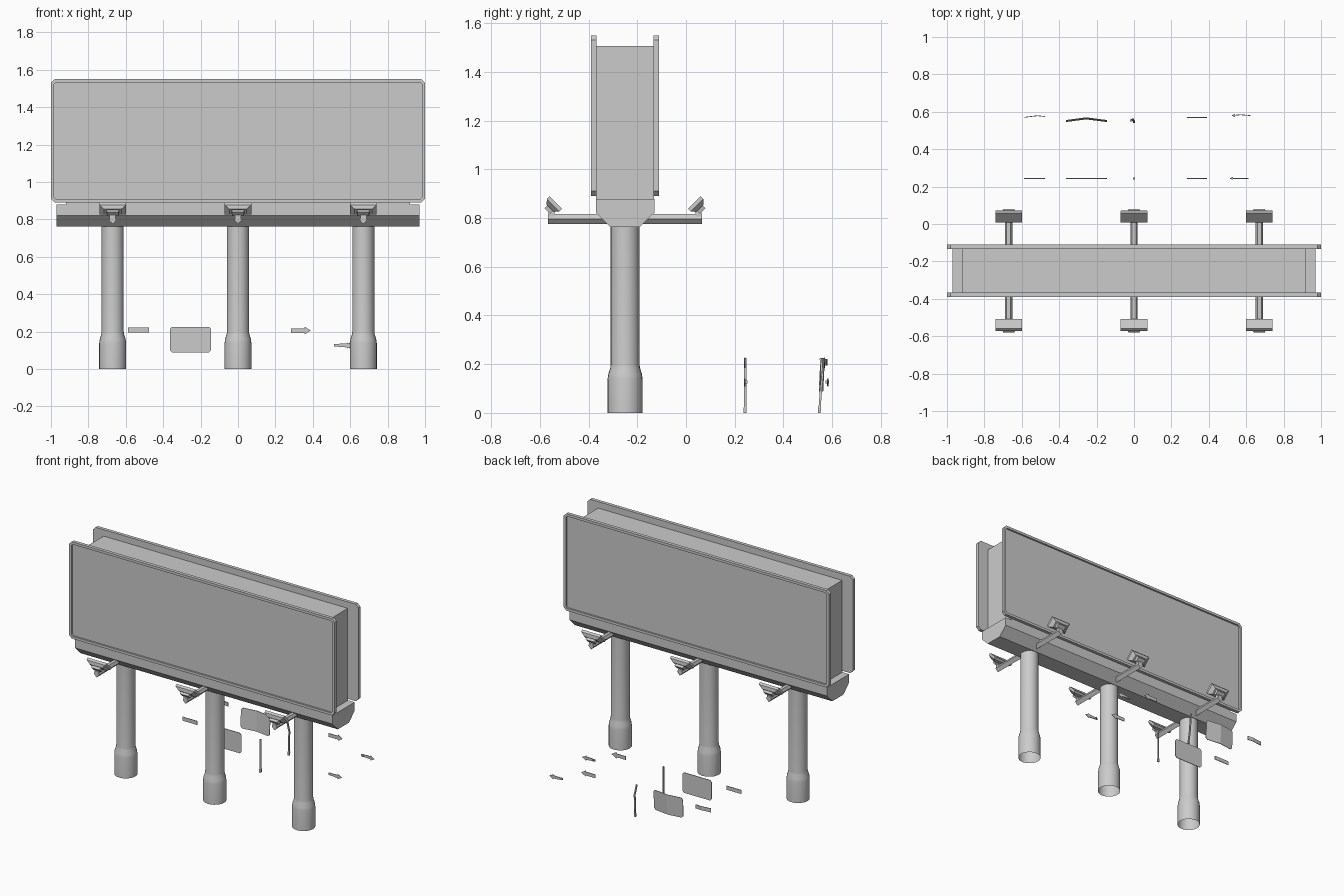
import bpy, bmesh, math
from mathutils import Vector

if "Cube" in bpy.data.objects:
    bpy.data.objects.remove(bpy.data.objects["Cube"])

CY = -0.25              # centre line of the billboard in y
XS = (-0.67, 0, 0.67)   # post positions


def make(name, bm):
    bmesh.ops.recalc_face_normals(bm, faces=bm.faces)
    me = bpy.data.meshes.new(name)
    bm.to_mesh(me)
    bm.free()
    ob = bpy.data.objects.new(name, me)
    bpy.context.collection.objects.link(ob)
    return ob


def loft(name, rings, caps=True):
    """Skin a list of equal-length point rings."""
    bm = bmesh.new()
    vs = [[bm.verts.new(p) for p in r] for r in rings]
    n = len(vs[0])
    for a, b in zip(vs, vs[1:]):
        for i in range(n):
            j = (i + 1) % n
            bm.faces.new((a[i], a[j], b[j], b[i]))
    if caps:
        bm.faces.new(vs[0])
        bm.faces.new(vs[-1])
    return make(name, bm)


def box(name, lo, hi):
    return loft(name, [[(lo[0], lo[1], z), (hi[0], lo[1], z), (hi[0], hi[1], z), (lo[0], hi[1], z)]
                       for z in (lo[2], hi[2])])


def cut_rect(x0, x1, z0, z1, c):
    """Rectangle outline with chamfered corners in xz."""
    return [(x0 + c, z0), (x1 - c, z0), (x1, z0 + c), (x1, z1 - c),
            (x1 - c, z1), (x0 + c, z1), (x0, z1 - c), (x0, z0 + c)]


def smooth(ob):
    bpy.ops.object.select_all(action='DESELECT')
    ob.select_set(True)
    bpy.context.view_layer.objects.active = ob
    bpy.ops.object.shade_smooth_by_angle(angle=math.radians(30))


# core cabinet and tapered beam beneath it
box("cabinet", (-0.92, -0.369, 0.87), (0.92, -0.131, 1.506))
beam = [(-0.06, 0.763), (0.06, 0.763), (0.12, 0.822), (0.12, 0.879), (-0.12, 0.879), (-0.12, 0.822)]
loft("beam", [[(x, CY + y, z) for y, z in beam] for x in (-0.97, 0.97)])

# display boards with raised rims
for s, nm in ((-1, "front"), (1, "back")):
    outer = cut_rect(-1, 1, 0.89, 1.55, 0.02)
    inner = cut_rect(-0.983, 0.983, 0.907, 1.533, 0.01)
    layers = [(outer, 0.117), (outer, 0.14), (inner, 0.14), (inner, 0.128)]
    loft(nm + "_board", [[(x, CY + s * d, z) for x, z in o] for o, d in layers])

# posts with flared bases, arms and lamps
arm = [(0, 0.775), (0.02, 0.797), (0.011, 0.816), (-0.011, 0.816), (-0.02, 0.797)]
for i, px in enumerate(XS):
    prof = [(0.072, 0), (0.072, 0.137), (0.069, 0.16), (0.061, 0.185), (0.059, 0.2), (0.059, 0.77)]
    smooth(loft("post_%d" % i, [[(px + r * math.cos(math.tau * k / 24), CY + r * math.sin(math.tau * k / 24), z)
                                 for k in range(24)] for r, z in prof], caps=False))
    loft("lamp_arm_%d" % i, [[(px + x, y, z) for x, z in arm] for y in (-0.566, 0.066)])
    for s, nm in ((-1, "front"), (1, "back")):
        # stepped head tilted 45 degrees up toward the board: (depth, half width, half height)
        q = math.sqrt(0.5)
        steps = [(0, 0.071, 0.036), (0.016, 0.071, 0.036), (0.034, 0.046, 0.021),
                 (0.034, 0.034, 0.016), (0.05, 0.03, 0.016)]
        rings = []
        for d, w, h in steps:
            rings.append([(px + a * w, CY + s * (0.284 + q * (d + b * h)), 0.864 + q * (b * h - d))
                          for a, b in ((-1, -1), (1, -1), (1, 1), (-1, 1))])
        loft("%s_lamp_%d" % (nm, i), rings)
        y = sorted((CY + s * 0.290, CY + s * 0.314))
        box("%s_lamp_neck_%d" % (nm, i), (px - 0.016, y[0], 0.80), (px + 0.016, y[1], 0.842))


# small loose sign pieces: an intact set and a bent set
def plate(name, outline, bend, cuts, t=0.002):
    """Thin plate in xz, sliced at the given x values and bent in y by bend(x, z)."""
    bm = bmesh.new()
    bm.faces.new([bm.verts.new((x, 0, z)) for x, z in outline])
    for c in cuts:
        bmesh.ops.bisect_plane(bm, geom=bm.verts[:] + bm.edges[:] + bm.faces[:],
                               plane_co=(c, 0, 0), plane_no=(1, 0, 0))
    r = bmesh.ops.extrude_face_region(bm, geom=bm.faces[:])
    back = {v for v in r["geom"] if isinstance(v, bmesh.types.BMVert)}
    for v in bm.verts:
        v.co.y = bend(v.co.x, v.co.z) + (t if v in back else -t)
    return make(name, bm)


panel = cut_rect(-0.364, -0.144, 0.088, 0.226, 0.012)
strip = [(-0.588, 0.195), (-0.476, 0.195), (-0.476, 0.221), (-0.588, 0.221)]
arrow = [(0.284, 0.194), (0.355, 0.194), (0.355, 0.185), (0.39, 0.206),
         (0.355, 0.227), (0.355, 0.218), (0.284, 0.218)]
dart = [(0.513, 0.121), (0.583, 0.116), (0.583, 0.109), (0.612, 0.126),
        (0.583, 0.142), (0.583, 0.137), (0.513, 0.134)]


def flat(x, z):
    return 0.243


plate("sign_panel", panel, flat, [])
plate("sign_strip", strip, flat, [])
plate("sign_arrow", arrow, flat, [])
plate("small_arrow", dart, flat, [])
box("small_arrow_clip", (0.522, 0.238, 0.121), (0.53, 0.252, 0.133))

plate("bent_panel", panel, lambda x, z: 0.567 - 0.13 * abs(x + 0.255) + 0.05 * (z - 0.2), [-0.255])
plate("bent_strip", strip, lambda x, z: 0.579 - 0.12 * abs(x + 0.515), [-0.515])
plate("bent_arrow", arrow, lambda x, z: 0.569, [])
plate("bent_small_arrow", [(x + 0.01, z) for x, z in dart],
      lambda x, z: 0.584 - 0.08 * abs(x - 0.57), [0.57])
box("bent_small_arrow_clip", (0.532, 0.573, 0.121), (0.54, 0.588, 0.133))


# sign stakes: rings of (x, y, z, half width)
def stake(name, pts):
    loft(name, [[(x + a * w, y + b * w, z) for a, b in ((-1, -1), (1, -1), (1, 1), (-1, 1))]
                for x, y, z, w in pts])


stake("sign_stake", [(0, 0.243, 0, 0.006), (0, 0.243, 0.022, 0.006), (0, 0.243, 0.026, 0.0045), (0, 0.243, 0.225, 0.0045)])
stake("bent_stake", [(0, 0.547, 0, 0.006), (0, 0.548, 0.022, 0.006), (0, 0.549, 0.026, 0.0045),
                     (-0.006, 0.555, 0.11, 0.0045), (-0.004, 0.56, 0.15, 0.0045), (-0.016, 0.553, 0.224, 0.0045)])
